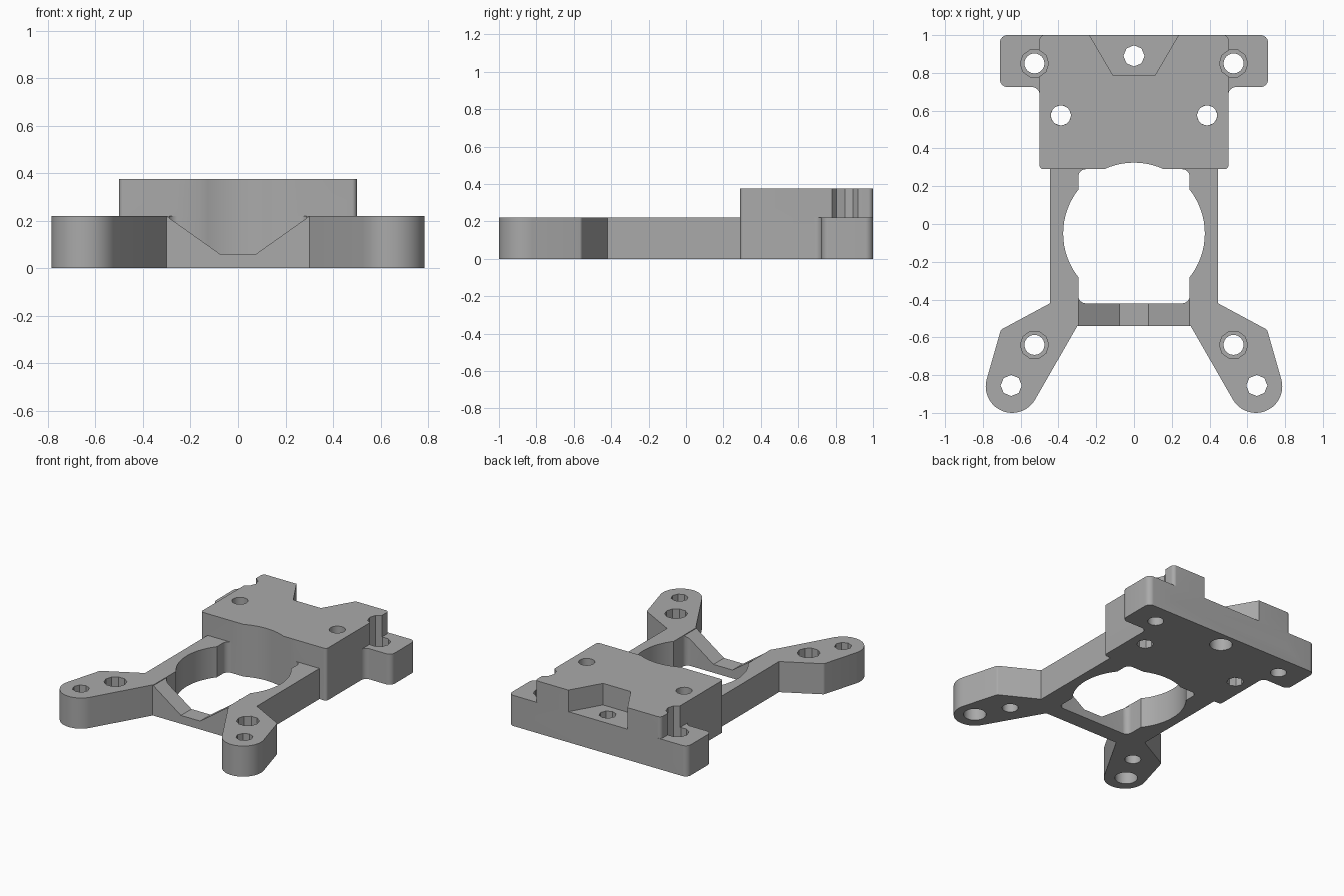
import bpy, bmesh, math
from mathutils import Vector

if "Cube" in bpy.data.objects:
    bpy.data.objects.remove(bpy.data.objects["Cube"], do_unlink=True)

BASE_TOP, BLOCK_TOP = 0.22, 0.375

grey = bpy.data.materials.new("plain grey")
grey.use_nodes = True
GREY = (0.4, 0.4, 0.4, 1)
grey.diffuse_color = GREY
grey.node_tree.nodes["Principled BSDF"].inputs["Base Color"].default_value = GREY


def arc(cx, cy, r, a0, a1, n):
    """Points along an arc, angles in degrees."""
    angles = [math.radians(a0 + (a1 - a0) * i / n) for i in range(n + 1)]
    return [(cx + r * math.cos(a), cy + r * math.sin(a)) for a in angles]


def rounded(corners, n=6):
    """Closed outline from (x, y, radius) corners, filleted where radius > 0."""
    out = []
    for i, (x, y, r) in enumerate(corners):
        p = Vector((x, y))
        if r == 0:
            out.append((x, y))
            continue
        a = (Vector(corners[i - 1][:2]) - p).normalized()
        b = (Vector(corners[(i + 1) % len(corners)][:2]) - p).normalized()
        half = a.angle(b) / 2
        centre = p + (a + b).normalized() * (r / math.sin(half))
        u = p + a * (r / math.tan(half)) - centre
        v = p + b * (r / math.tan(half)) - centre
        for k in range(n + 1):
            w = u.lerp(v, k / n).normalized() * r
            out.append(tuple(centre + w))
    return out


def prism(name, outline, lo, hi, upright=False):
    """Extrude an outline along z, or along y when upright (outline is x, z)."""
    bm = bmesh.new()
    verts = [bm.verts.new((a, lo, b) if upright else (a, b, lo)) for a, b in outline]
    face = bm.faces.new(verts)
    top = bmesh.ops.extrude_face_region(bm, geom=[face])["geom"]
    move = (0, hi - lo, 0) if upright else (0, 0, hi - lo)
    bmesh.ops.translate(bm, vec=move, verts=[g for g in top if isinstance(g, bmesh.types.BMVert)])
    bmesh.ops.recalc_face_normals(bm, faces=bm.faces)
    mesh = bpy.data.meshes.new(name)
    bm.to_mesh(mesh)
    bm.free()
    mesh.materials.append(grey)
    obj = bpy.data.objects.new(name, mesh)
    bpy.context.collection.objects.link(obj)
    return obj


def combine(target, tool, operation="DIFFERENCE"):
    """Apply a boolean and remove the tool."""
    tool.hide_render = True
    mod = target.modifiers.new("cut", "BOOLEAN")
    mod.operation, mod.solver, mod.object = operation, "EXACT", tool
    bpy.context.view_layer.update()
    graph = bpy.context.evaluated_depsgraph_get()
    mesh = bpy.data.meshes.new_from_object(target.evaluated_get(graph))
    target.modifiers.clear()
    target.data = mesh
    bpy.data.objects.remove(tool, do_unlink=True)


def hole(x, y, r, lo, hi, sides):
    combine(bracket, prism("hole_cutter", arc(x, y, r, 0, 360 - 360 / sides, sides - 1), lo, hi))


# Base: ears, rails and splayed feet, mirrored left to right
ear = [(0.71, 1, 0.04), (0.71, 0.725, 0.04), (0.5, 0.725, 0.04),
       (0.5, 0.29, 0.02), (0.445, 0.29, 0), (0.445, -0.42, 0), (0.705, -0.56, 0.02)]
foot = [(x, y, 0) for x, y in arc(0.645, -0.86, 0.14, 16, -149, 20)]
half = ear + foot + [(0.3, -0.54, 0)]
bracket = prism("mounting_bracket",
                rounded(half + [(-x, y, r) for x, y, r in reversed(half)]), 0, BASE_TOP)

# Raised rear block
block = rounded([(0.5, 1, 0.025), (0.5, 0.29, 0.02), (-0.5, 0.29, 0.02), (-0.5, 1, 0.025)])
combine(bracket, prism("rear_block", block, 0.1, BLOCK_TOP), "UNION")

# Central opening: rounded window plus a large bore
window = rounded([(0.295, 0.29, 0.04), (0.295, -0.42, 0.04),
                  (-0.295, -0.42, 0.04), (-0.295, 0.29, 0.04)])
combine(bracket, prism("window_cutter", window, -0.1, 0.5))
bore = [(x, max(y, -0.42)) for x, y in arc(0, -0.05, 0.375, 0, 355, 71)]
combine(bracket, prism("bore_cutter", bore, -0.1, 0.5))

# Sloped notch in the front crossbar
notch = [(-0.076, 0.06), (0.076, 0.06), (0.295, 0.215), (0.295, 0.3), (-0.295, 0.3), (-0.295, 0.215)]
combine(bracket, prism("crossbar_cutter", notch, -0.6, -0.4, upright=True))

# Tapered pocket in the back of the block
pocket = [(-0.11, 0.785), (0.11, 0.785), (0.253, 1.03), (-0.253, 1.03)]
combine(bracket, prism("pocket_cutter", pocket, BASE_TOP, 0.5))

# Stepped screw holes: an octagonal stage meets a round stage
for s in (-1, 1):
    for y in (0.85, -0.64):
        hole(s * 0.527, y, 0.053, -0.1, 0.15, 24)
        hole(s * 0.527, y, 0.075, 0.1, 0.5, 10)
    hole(s * 0.387, 0.575, 0.053, 0.1, 0.5, 24)
    hole(s * 0.387, 0.575, 0.056, -0.1, 0.2, 8)
for x, y in ((-0.65, -0.855), (0.65, -0.855), (0, 0.89)):
    hole(x, y, 0.056, 0.05, 0.3, 8)
    hole(x, y, 0.075, -0.1, 0.1, 24)

# Smooth the curved walls, keep the edges sharp
bpy.ops.object.select_all(action="DESELECT")
bracket.select_set(True)
bpy.context.view_layer.objects.active = bracket
bpy.ops.object.shade_smooth_by_angle(angle=math.radians(30))
